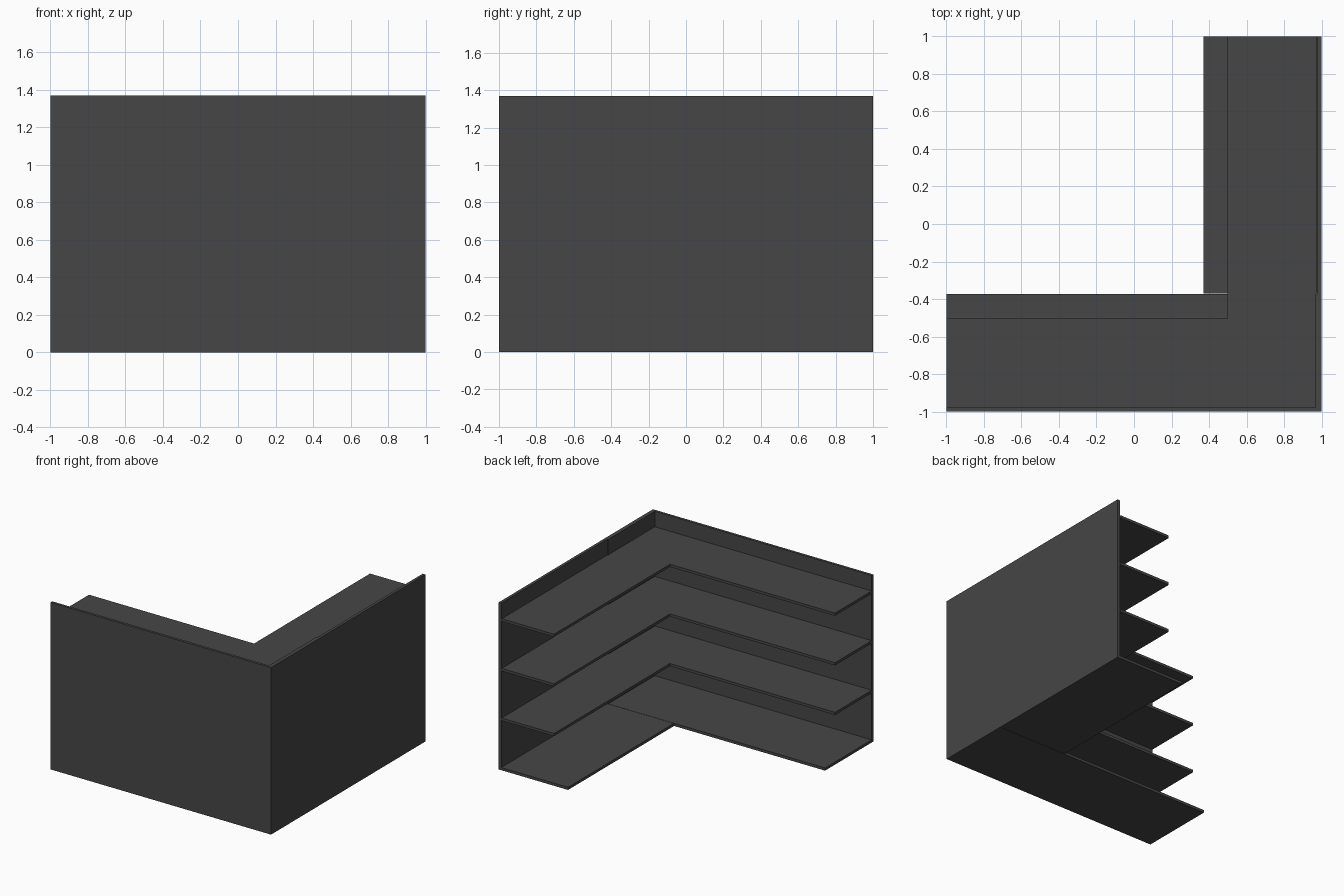
import bpy, bmesh

if "Cube" in bpy.data.objects:
    bpy.data.objects.remove(bpy.data.objects["Cube"])

H = 1.37          # total height
T = 0.022         # board thickness
SEAM = -0.374     # where the corner unit meets the side wing
GAP = 0.003

grey = bpy.data.materials.new("dark grey")
grey.diffuse_color = (0.061, 0.061, 0.061, 1)
grey.use_nodes = True
grey.node_tree.nodes["Principled BSDF"].inputs["Base Color"].default_value = grey.diffuse_color


def prism(name, outline, z0, z1):
    """Extrude a flat outline from z0 up to z1."""
    bm = bmesh.new()
    face = bm.faces.new([bm.verts.new((x, y, z0)) for x, y in outline])
    ext = bmesh.ops.extrude_face_region(bm, geom=[face])
    verts = [g for g in ext["geom"] if isinstance(g, bmesh.types.BMVert)]
    bmesh.ops.translate(bm, verts=verts, vec=(0, 0, z1 - z0))
    bmesh.ops.recalc_face_normals(bm, faces=bm.faces)
    mesh = bpy.data.meshes.new(name)
    bm.to_mesh(mesh)
    bm.free()
    mesh.materials.append(grey)
    obj = bpy.data.objects.new(name, mesh)
    bpy.context.collection.objects.link(obj)
    return obj


def board(name, x0, x1, y0, y1, z0, z1):
    return prism(name, [(x0, y0), (x1, y0), (x1, y1), (x0, y1)], z0, z1)


# Back panels: front wall, corner return and side wing wall
board("front_panel", -1, 1, -1, -1 + T, 0, H)
board("corner_panel", 0.968, 1, -1 + T, SEAM, 0, H)
board("wing_panel", 0.976, 1, SEAM, 1, 0, H)

# Deep base shelf in two pieces with a fine seam
board("corner_base_shelf", -1, 0.968, -1 + T, SEAM, 0, T)
board("wing_base_shelf", 0.37, 0.976, SEAM + GAP, 1, 0, T)

# Three shallower L-shaped shelves
for i in range(1, 4):
    z = 0.407 * i
    prism(f"upper_shelf_{i}",
          [(-1, -1 + T), (0.972, -1 + T), (0.972, 1), (0.498, 1),
           (0.498, -0.503), (-1, -0.503)], z, z + T)
